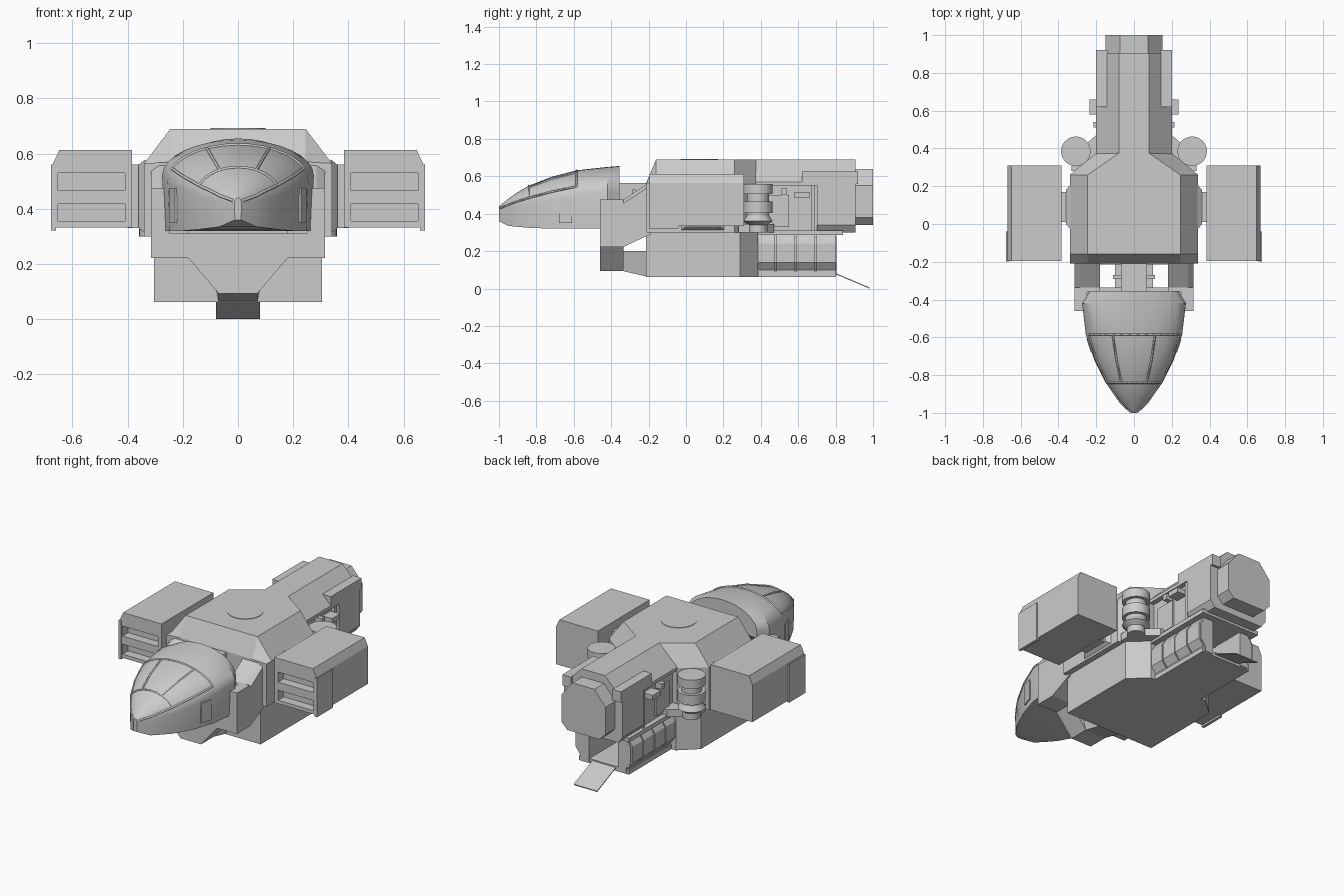
import bpy
import bmesh
import math
from mathutils import Vector

if "Cube" in bpy.data.objects:
    bpy.data.objects.remove(bpy.data.objects["Cube"], do_unlink=True)

grey = bpy.data.materials.new("hull_grey")
grey.use_nodes = True
grey.diffuse_color = (0.6, 0.6, 0.6, 1)
grey.node_tree.nodes["Principled BSDF"].inputs["Base Color"].default_value = (0.6, 0.6, 0.6, 1)


def loft(name, rings):
    """Skin a row of equal-sized point rings and cap both ends."""
    bm = bmesh.new()
    rows = [[bm.verts.new(p) for p in ring] for ring in rings]
    n = len(rows[0])
    for a, b in zip(rows, rows[1:]):
        for i in range(n):
            j = (i + 1) % n
            bm.faces.new((a[i], a[j], b[j], b[i]))
    bm.faces.new(rows[0])
    bm.faces.new(rows[-1])
    bmesh.ops.recalc_face_normals(bm, faces=bm.faces)
    mesh = bpy.data.meshes.new(name)
    bm.to_mesh(mesh)
    bm.free()
    mesh.materials.append(grey)
    obj = bpy.data.objects.new(name, mesh)
    bpy.context.collection.objects.link(obj)
    return obj


def section(y, pts, s=1):
    return [(s * x, y, z) for x, z in pts]


def both(half):
    """Mirror a half outline across the centre line."""
    return half + [(-x, z) for x, z in reversed(half)]


def extrude(name, pts, y0, y1, s=1):
    return loft(name, [section(y0, pts, s), section(y1, pts, s)])


def box(name, x, y, z, s=1):
    pts = [(x[0], z[0]), (x[1], z[0]), (x[1], z[1]), (x[0], z[1])]
    return extrude(name, pts, y[0], y[1], s)


def smooth(obj, angle):
    bpy.ops.object.select_all(action='DESELECT')
    obj.select_set(True)
    bpy.context.view_layer.objects.active = obj
    bpy.ops.object.shade_smooth_by_angle(angle=math.radians(angle))


def lathe(name, cx, cy, profile, n=32):
    rings = [[(cx + r * math.cos(math.tau * i / n), cy + r * math.sin(math.tau * i / n), z)
              for i in range(n)] for r, z in profile]
    obj = loft(name, rings)
    smooth(obj, 30)
    return obj


# Cockpit: stations of y, half width, bottom, beltline and top
STATIONS = [(-1, .012, .36, .42, .44), (-.95, .07, .335, .43, .48),
            (-.9, .108, .33, .44, .515), (-.84, .15, .325, .45, .55),
            (-.72, .21, .32, .475, .597), (-.585, .255, .32, .5, .632),
            (-.42, .275, .32, .52, .65), (-.355, .235, .32, .52, .655)]


def station(y):
    for a, b in zip(STATIONS, STATIONS[1:]):
        if a[0] <= y <= b[0]:
            t = (y - a[0]) / (b[0] - a[0])
            return [p + (q - p) * t for p, q in zip(a, b)]


def dome(y, degrees):
    _, w, _, zm, zt = station(y)
    a = math.radians(degrees)
    return Vector((w * math.cos(a), y, zm + (zt - zm) * math.sin(a)))


rings = []
for y, w, zb, zm, zt in STATIONS:
    arc = [dome(y, i * 11.25) for i in range(17)]
    rings.append([(w * .97, y, zb)] + arc + [(-w * .97, y, zb)])
smooth(loft("cockpit", rings), 25)


# Canopy frame bars following the dome
def bar(name, points):
    curve = bpy.data.curves.new(name, 'CURVE')
    curve.dimensions = '3D'
    curve.bevel_depth = .006
    curve.bevel_resolution = 0
    line = curve.splines.new('POLY')
    line.points.add(len(points) - 1)
    for p, co in zip(line.points, points):
        p.co = (*co, 1)
    curve.materials.append(grey)
    bpy.context.collection.objects.link(bpy.data.objects.new(name, curve))


for y in (-.585, -.84):
    bar("canopy_arch", [dome(y, 20 + i * 10) for i in range(15)])
for angle in (64, 116):
    bar("canopy_rib", [dome(y, angle) for y in (-.84, -.72, -.585)])
for angle in (20, 160):
    bar("canopy_sill", [dome(y, angle) for y in (-.995, -.95, -.9, -.84, -.72, -.585)])

# Neck between cockpit and main body
box("neck", (-.07, .07), (-.38, -.19), (.35, .565))
box("neck_collar", (-.11, .11), (-.29, -.27), (.37, .53))

# Yoke cradle below the cockpit, keel and shoulder arms
yoke = both([(.07, .093), (.18, .222), (.315, .222), (.315, .475), (.25, .475), (.25, .31)])
extrude("yoke", yoke, -.46, -.335)
loft("keel", [section(-.335, both([(.07, .093), (.1, .2)])),
              section(-.2, both([(.07, .062), (.1, .2)]))])
for s in (1, -1):
    loft("shoulder_arm", [section(y, [(.18, a), (.315, a), (.315, b), (.285, b + .02), (.18, b + .02)], s)
                          for y, a, b in ((-.36, .222, .455), (-.335, .222, .455), (-.19, .29, .55))])

# Main upper body with sloped shoulders, tapering into the tail
body = [(-.21, .34, .245, .57), (-.16, .34, .245, .69), (.26, .34, .245, .69), (.375, .2, .08, .69)]
loft("main_body", [section(y, both([(w, .3), (w, .565), (t, top)])) for y, w, t, top in body])
lathe("roof_hatch", 0, .07, [(.1, .688), (.1, .693)])

# Lower hull
loft("lower_hull", [section(y, both([(w, .062), (w, .3)]))
                    for y, w in ((-.215, .305), (.29, .305), (.385, .2))])

# Tail: roof, recessed side wall, end block and stern cap
extrude("tail_roof", both([(.2, .55), (.2, .57), (.08, .69)]), .37, .72)
box("tail_core", (-.17, .17), (.36, .72), (.3, .56))
extrude("tail_block", both([(.17, .3), (.2, .34), (.2, .57), (.08, .69)]), .7, .905)
extrude("stern_cap", both([(.11, .34), (.15, .38), (.15, .55), (.075, .64)]), .9, 1)

# Bay floor and ceiling, with the lowered ramp
box("bay_floor", (-.17, .17), (.37, .8), (.062, .09))
box("bay_ceiling", (-.2, .2), (.37, .84), (.285, .31))
box("bay_bulkhead", (-.15, .15), (.37, .5), (.08, .29))
loft("ramp", [[(x, y, z + d) for x, d in ((-.08, 0), (.08, 0), (.08, .006), (-.08, .006))]
              for y, z in ((.78, .085), (.98, 0))])

for s in (1, -1):
    # Segmented bay walls
    wall = [(.1, .065), (.165, .065), (.165, .1), (.195, .14), (.195, .24), (.165, .285), (.1, .285)]
    for i in range(4):
        y = .375 + i * .108
        extrude("bay_segment", wall, y, y + .1, s)
    extrude("bay_wall", [(.1, .07), (.155, .07), (.155, .1), (.185, .14), (.185, .235), (.155, .28), (.1, .28)],
            .37, .805, s)

    # Tail rails and small side fittings
    box("tail_rail", (.14, .2), (.62, .92), (.56, .627), s)
    box("side_fitting", (.16, .235), (.58, .66), (.485, .515), s)
    box("side_panel", (.165, .18), (.42, .55), (.33, .5), s)
    box("side_post", (.165, .19), (.67, .69), (.31, .55), s)
    box("side_clamp", (.165, .215), (.51, .54), (.5, .535), s)

    # Stacked drums behind the body shoulders
    lathe("drum", s * .308, .385, [(.05, .3), (.05, .34), (.078, .36), (.06, .39), (.06, .405), (.078, .405), (.078, .465),
                                   (.058, .465), (.058, .505), (.078, .505), (.078, .56)])
    loft("drum_mount", [section(y, [(.15, .3), (w, .3), (w, .345), (.15, .345)], s)
                        for y, w in ((.28, .33), (.36, .33), (.47, .2))])

    # Engine pods with two recessed front slots
    pod = extrude("engine_pod", [(.385, .333), (.67, .333), (.67, .565), (.648, .613), (.385, .613)], -.195, .31, s)
    for z in (.355, .467):
        cutter = box("slot_cutter", (.41, .652), (-.25, -.14), (z, z + .062), s)
        cutter.hide_render = True
        mod = pod.modifiers.new("slot", 'BOOLEAN')
        mod.operation = 'DIFFERENCE'
        mod.solver = 'EXACT'
        mod.object = cutter
        bpy.context.view_layer.objects.active = pod
        bpy.ops.object.modifier_apply(modifier=mod.name)
        bpy.data.objects.remove(cutter, do_unlink=True)
    box("pod_cheek", (.66, .677), (-.198, -.04), (.322, .56), s)

    # Pylons joining pods to the body
    box("pylon", (.32, .4), (.01, .17), (.33, .56), s)
    loft("pylon_flange", [[(s * x, y, z) for y, z in ((a, .55 + d), (b, .55 + d), (b, .34 - d), (a, .34 - d))]
                          for x, a, b, d in ((.335, -.03, .21, .03), (.36, 0, .18, .01))])

    # Cockpit side doors
    loft("cockpit_door", [[(s * (w + d), y, z) for z in (.35, .475)
                           for d in ((0, .007) if z < .4 else (.007, 0))]
                          for y, w in ((-.68, .221), (-.61, .244))])
